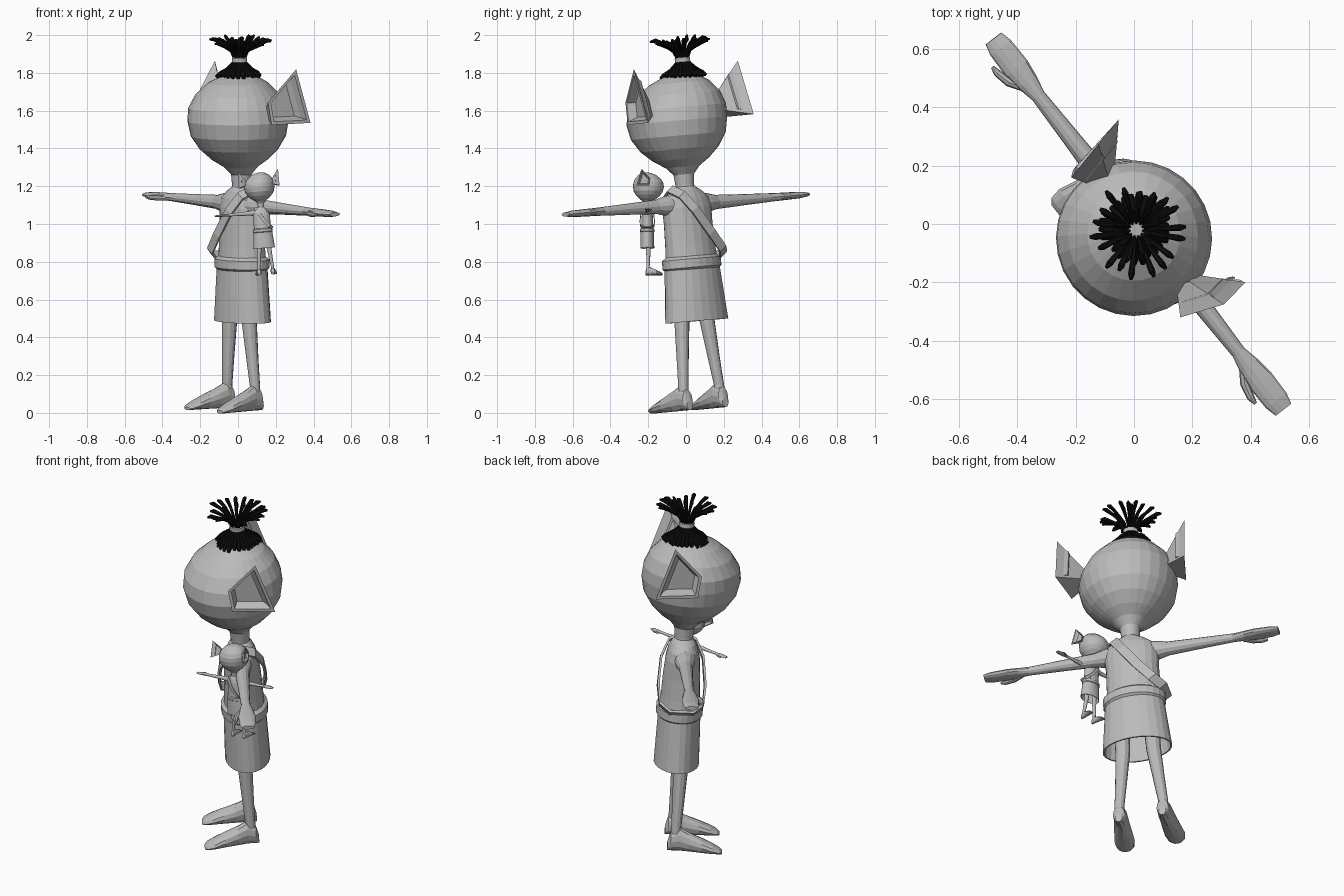
import bpy, bmesh, math, random
from mathutils import Matrix, Vector

if "Cube" in bpy.data.objects:
    bpy.data.objects.remove(bpy.data.objects["Cube"])

random.seed(4)


def material(name, c):
    m = bpy.data.materials.new(name)
    m.diffuse_color = (c, c, c, 1)
    m.use_nodes = True
    m.node_tree.nodes["Principled BSDF"].inputs["Base Color"].default_value = m.diffuse_color
    return m


GREY = material("clay grey", 0.5)
BLACK = material("hair black", 0.004)


def make(name, verts, faces, mat, M):
    bm = bmesh.new()
    vs = [bm.verts.new(M @ Vector(v)) for v in verts]
    for f in faces:
        bm.faces.new([vs[i] for i in f])
    bmesh.ops.recalc_face_normals(bm, faces=bm.faces)
    me = bpy.data.meshes.new(name)
    bm.to_mesh(me)
    bm.free()
    me.materials.append(mat)
    ob = bpy.data.objects.new(name, me)
    bpy.context.collection.objects.link(ob)
    return ob


def bridge(rings, caps=True):
    """Skin a list of equal-length vertex rings."""
    n = len(rings[0])
    verts = [v for r in rings for v in r]
    faces = [(k * n + i, k * n + (i + 1) % n, (k + 1) * n + (i + 1) % n, (k + 1) * n + i)
             for k in range(len(rings) - 1) for i in range(n)]
    if caps:
        faces += [tuple(range(n)), tuple(range(len(verts) - n, len(verts)))]
    return verts, faces


def loft(name, stations, M, axis=None, n=12, mat=GREY, caps=True):
    """Elliptical rings (x, y, z, a, b); axis fixes the ring plane, else it follows the path."""
    P = [Vector(s[:3]) for s in stations]
    rings = []
    for k, s in enumerate(stations):
        if axis == 'Z':
            e1, e2 = Vector((1, 0, 0)), Vector((0, 1, 0))
        elif axis == 'X':
            e1, e2 = Vector((0, 1, 0)), Vector((0, 0, 1))
        elif axis == 'Y':
            e1, e2 = Vector((1, 0, 0)), Vector((0, 0, 1))
        else:
            q = (P[min(k + 1, len(P) - 1)] - P[max(k - 1, 0)]).to_track_quat('Z', 'Y')
            e1, e2 = q @ Vector((1, 0, 0)), q @ Vector((0, 1, 0))
        rings.append([P[k] + e1 * s[3] * math.cos(t) + e2 * s[4] * math.sin(t)
                      for t in (2 * math.pi * i / n for i in range(n))])
    return make(name, *bridge(rings, caps), mat, M)


def ear(name, s, M):
    """Funnel-shaped ear, open to the outside."""
    rim = [Vector(p) for p in ((.35, .10, 1.84), (.355, .19, 1.55),
                               (.315, -.04, 1.55), (.305, -.055, 1.67))]
    mid = sum(rim, Vector()) / 4
    root = Vector((.22, .03, 1.62))
    stub = [root + (p - mid) * .3 for p in rim]
    lip = [p.lerp(mid, .16) for p in rim]
    deep = [p.lerp(mid, .35) - Vector((.05, 0, 0)) for p in rim]
    rings = [[(s * p.x, p.y, p.z) for p in r] for r in (stub, rim, lip, deep)]
    make(name, *bridge(rings), GREY, M)


def figure(pre, M):
    # head and neck, one bulb
    head = [(0, 1.16, .05), (0, 1.21, .05), (0, 1.265, .055), (-.004, 1.305, .09),
            (-.01, 1.345, .15), (-.015, 1.40, .208), (-.018, 1.47, .252), (-.02, 1.55, .268),
            (-.018, 1.62, .26), (-.01, 1.69, .223), (0, 1.75, .16), (.01, 1.785, .095),
            (.018, 1.80, .03)]
    loft(pre + "head", [(-.03 * max(0, z - 1.55) * 4, y, z, r, r) for y, z, r in head],
         M, 'Z', 28)
    # torso
    loft(pre + "torso", [(0, 0, .78, .155, .112), (0, 0, .88, .148, .105), (0, 0, 1.0, .145, .1),
                         (0, 0, 1.09, .15, .092), (0, 0, 1.14, .138, .08),
                         (0, 0, 1.175, .095, .066), (0, 0, 1.20, .05, .05)], M, 'Z', 20)
    # belt roll and open skirt
    loft(pre + "belt", [(0, 0, .755, .155, .11), (0, 0, .77, .172, .126), (0, 0, .815, .172, .126),
                        (0, 0, .832, .15, .106)], M, 'Z', 24)
    loft(pre + "skirt", [(0, 0, .78, .162, .114), (0, 0, .64, .175, .118), (0, 0, .485, .19, .122),
                         (0, 0, .485, .182, .114), (0, 0, .76, .154, .106)],
         M, 'Z', 24, caps=False)
    # shoulder strap, left shoulder to right hip
    half = [(.095, 0, 1.185), (.075, .07, 1.15), (.03, .108, 1.07), (-.05, .12, .95),
            (-.12, .112, .865), (-.165, .06, .835)]
    loop = [Vector(p) for p in half] + [Vector((x, -y, z)) for x, y, z in half[:0:-1]]
    w = Vector((.82, 0, -.57)) * .026
    c = Vector((-.03, 0, 1.0))
    rings = []
    for p in loop:
        out = (p - c).normalized() * .014
        rings.append([p - w, p + w, p + w + out, p - w + out])
    rings.append(rings[0])
    make(pre + "strap", *bridge(rings, False), GREY, M)

    for s, side in ((1, "left_"), (-1, "right_")):
        nm = pre + side
        ear(nm + "ear", s, M)
        # arm running into a flat hand
        loft(nm + "arm", [(s * x, -.005, 1.105, a, b) for x, a, b in
                          ((.09, .06, .06), (.15, .05, .05), (.20, .038, .038), (.38, .031, .03),
                           (.56, .025, .023), (.62, .038, .021), (.68, .046, .02),
                           (.77, .044, .017), (.81, .034, .011))], M, 'X')
        loft(nm + "thumb", [(s * .61, -.025, 1.10, .014, .014), (s * .66, -.056, 1.10, .016, .014),
                            (s * .71, -.068, 1.10, .013, .012), (s * .735, -.068, 1.10, .006, .006)],
             M, n=8)
        # leg and long foot
        loft(nm + "leg", [(s * .08, -.02, .70, .045, .045), (s * .085, -.02, .48, .04, .04),
                          (s * .105, -.016, .28, .032, .032), (s * .12, -.012, .14, .027, .027),
                          (s * .12, -.012, .06, .03, .03)], M, 'Z')
        loft(nm + "foot", [(s * x, y, .018 + h, a, h) for x, y, a, h in
                           ((.12, .03, .02, .025), (.12, .015, .033, .055), (.12, -.03, .038, .068),
                            (.125, -.08, .043, .055), (.132, -.15, .05, .04),
                            (.138, -.21, .055, .026), (.14, -.25, .045, .015),
                            (.14, -.265, .025, .008))], M, 'Y')


# main figure: turned, leaning slightly left and forward
BODY = (Matrix.Rotation(math.radians(-52), 4, 'Z') @ Matrix.Translation((-.01, .035, .8))
        @ Matrix.Rotation(.065, 4, 'Y') @ Matrix.Rotation(.06, 4, 'X')
        @ Matrix.Translation((0, 0, -.8)))
figure("", BODY)

# small copy hanging at the left shoulder, facing backwards
DOLL = (Matrix.Translation((.15, -.205, .725)) @ Matrix.Rotation(math.pi, 4, 'Z')
        @ Matrix.Scale(.305, 4) @ Matrix.Rotation(.08, 4, 'Y'))
figure("doll_", DOLL)

# topknot: combed base, tie and a fan of strands
HAIR = BODY @ Matrix.Translation((-.04, .024, 0))
loft("hair_base", [(0, 0, 1.765, .1, .1), (0, 0, 1.80, .09, .09), (0, 0, 1.825, .06, .06),
                   (0, 0, 1.86, .034, .034)], HAIR, 'Z', 24, BLACK)
loft("hair_tie", [(0, 0, 1.845, .036, .036), (0, 0, 1.85, .041, .041), (0, 0, 1.88, .041, .041),
                  (0, 0, 1.885, .034, .034)], HAIR, 'Z', 16)


def strand(name, t, path, r):
    c, s = math.cos(t), math.sin(t)
    loft(name, [(c * d, s * d, z, r * k, r * k) for d, z, k in path], HAIR, n=6, mat=BLACK)


for i in range(26):
    t = 2 * math.pi * i / 26
    R = random.uniform(.105, .13)
    strand("base_strand", t, [(.032, 1.857, .7), (.065, 1.82, 1), (R - .02, 1.795, 1.2),
                              (R, 1.778, .8)], .011)
for i in range(18):
    t = 2 * math.pi * i / 18 + random.uniform(-.08, .08)
    R, h = random.uniform(.14, .175), random.uniform(1.955, 1.985)
    strand("outer_strand", t, [(.026, 1.87, .7), (.045, 1.915, .8), (.6 * R, h - .02, 1),
                               (.88 * R, h, 1.3), (R, h - .003, .6)], .009)
for i in range(11):
    t = 2 * math.pi * i / 11 + .2
    R, h = random.uniform(.07, .11), random.uniform(1.975, 2.0)
    strand("inner_strand", t, [(.022, 1.87, .7), (.032, 1.91, .8), (.6 * R, 1.95, 1),
                               (.9 * R, h - .012, 1.2), (R, h, .6)], .008)
